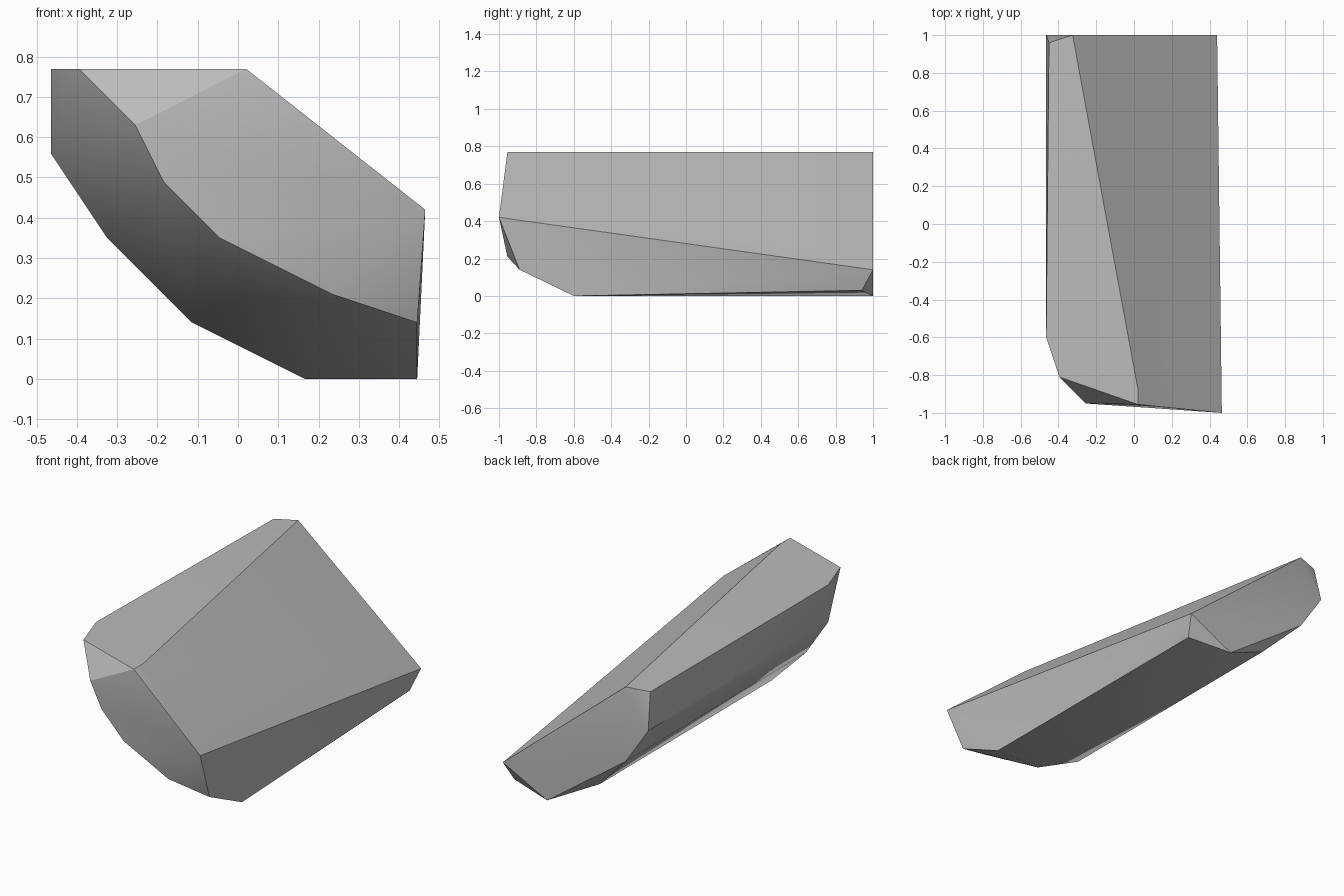
import bpy
import bmesh
import math

cube = bpy.data.objects.get("Cube")
if cube:
    bpy.data.objects.remove(cube, do_unlink=True)

# Stone colour
stone = bpy.data.materials.new("stone grey")
stone.use_nodes = True
grey = (0.5, 0.5, 0.5, 1)
stone.diffuse_color = grey
stone.node_tree.nodes["Principled BSDF"].inputs["Base Color"].default_value = grey

# Corner rings of the chipped slab
top = [(-.395, -.81, .77), (.02, -.955, .77), (.02, -.87, .77),
       (-.325, 1, .77), (-.45, .96, .76), (-.465, -.6, .77)]
front_rim = [(-.255, -.95, .63), (-.185, -.95, .49), (-.045, -.955, .35),
             (.235, -.955, .21), (.445, -.89, .14), (.465, -1, .42)]
belly = [(-.465, -.6, .56), (-.325, -.6, .35), (-.115, -.6, .14),
         (.165, -.6, 0), (.445, -.6, 0)]
back = [(-.465, 1, .56), (-.325, 1, .35), (-.115, .93, .14),
        (.165, 1, 0), (.41, .94, .03), (.44, 1, .14)]

# Wrap the corners in a faceted hull
bm = bmesh.new()
for corner in top + front_rim + belly + back:
    bm.verts.new(corner)
hull = bmesh.ops.convex_hull(bm, input=bm.verts[:])
loose = {v for v in bm.verts if not v.link_faces}
bmesh.ops.delete(bm, geom=list(loose), context='VERTS')
bmesh.ops.dissolve_limit(bm, angle_limit=math.radians(1),
                         verts=bm.verts[:], edges=bm.edges[:])
bmesh.ops.recalc_face_normals(bm, faces=bm.faces[:])

mesh = bpy.data.meshes.new("rock_slab")
bm.to_mesh(mesh)
bm.free()
mesh.materials.append(stone)
rock = bpy.data.objects.new("rock_slab", mesh)
bpy.context.collection.objects.link(rock)

# Soft shading with crisp chipped edges
bpy.ops.object.select_all(action='DESELECT')
rock.select_set(True)
bpy.context.view_layer.objects.active = rock
bpy.ops.object.shade_smooth_by_angle(angle=math.radians(30))
